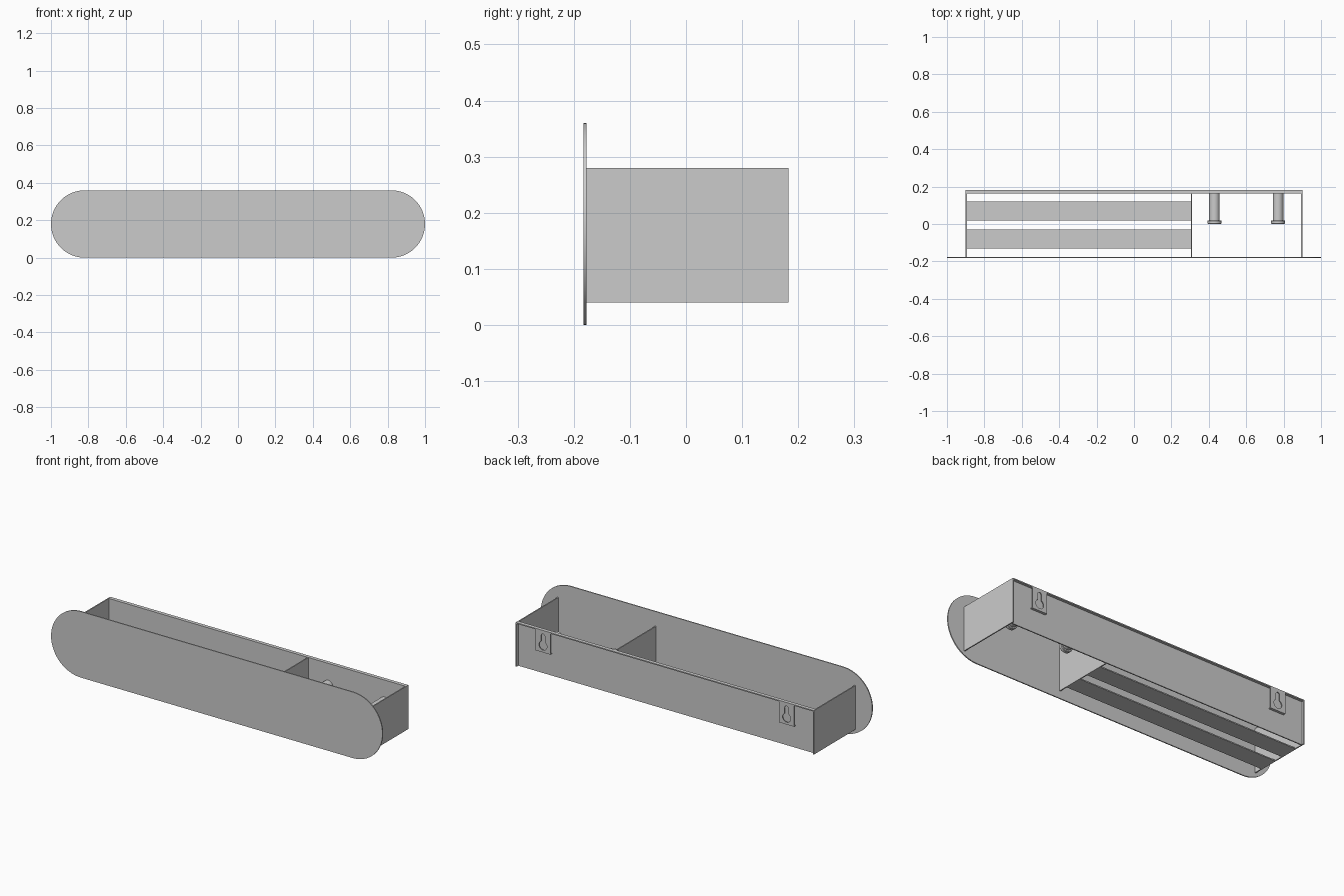
import bpy, bmesh
from math import sin, cos, pi, acos

if "Cube" in bpy.data.objects:
    bpy.data.objects.remove(bpy.data.objects["Cube"])

T = 0.006  # sheet thickness


def finish(name, bm, smooth=False):
    bmesh.ops.recalc_face_normals(bm, faces=bm.faces[:])
    me = bpy.data.meshes.new(name)
    bm.to_mesh(me)
    bm.free()
    ob = bpy.data.objects.new(name, me)
    bpy.context.collection.objects.link(ob)
    if smooth:
        bpy.ops.object.select_all(action='DESELECT')
        ob.select_set(True)
        bpy.context.view_layer.objects.active = ob
        bpy.ops.object.shade_smooth_by_angle(angle=0.6)
    return ob


def box(name, x0, x1, y0, y1, z0, z1):
    bm = bmesh.new()
    bmesh.ops.create_cube(bm, size=1)
    for v in bm.verts:
        v.co = ((x0 + x1) / 2 + v.co.x * (x1 - x0),
                (y0 + y1) / 2 + v.co.y * (y1 - y0),
                (z0 + z1) / 2 + v.co.z * (z1 - z0))
    return finish(name, bm)


def arc(cx, cz, r, a0, a1, n):
    return [(cx + r * cos(a0 + (a1 - a0) * i / n),
             cz + r * sin(a0 + (a1 - a0) * i / n)) for i in range(n + 1)]


def plate(name, loops, y0, y1):
    """Flat sheet facing y, first loop is the outline, the others are holes."""
    bm = bmesh.new()
    edges = []
    for loop in loops:
        vs = [bm.verts.new((x, y0, z)) for x, z in loop]
        edges += [bm.edges.new((vs[i - 1], vs[i])) for i in range(len(vs))]
    bmesh.ops.triangle_fill(bm, edges=edges, use_beauty=True, normal=(0, -1, 0))
    ext = bmesh.ops.extrude_face_region(bm, geom=bm.faces[:], use_keep_orig=True)
    verts = [g for g in ext['geom'] if isinstance(g, bmesh.types.BMVert)]
    bmesh.ops.translate(bm, verts=verts, vec=(0, y1 - y0, 0))
    return finish(name, bm, True)


def lathe(name, x, z, profile, n=40):
    """Solid turned around a y axis; profile is (radius, y)."""
    bm = bmesh.new()
    rings = [[bm.verts.new((x + r * cos(2 * pi * i / n), y, z + r * sin(2 * pi * i / n)))
              for i in range(n)] for r, y in profile]
    for a, b in zip(rings, rings[1:]):
        for i in range(n):
            bm.faces.new((a[i - 1], a[i], b[i], b[i - 1]))
    bm.faces.new(rings[0])
    bm.faces.new(rings[-1])
    return finish(name, bm, True)


# Front panel with fully rounded ends
outline = arc(0.82, 0.18, 0.18, -pi / 2, pi / 2, 32) + arc(-0.82, 0.18, 0.18, pi / 2, 3 * pi / 2, 32)
plate("front_panel", [outline], -0.183, -0.177)

# Open box behind it
box("back_panel", -0.9 + T, 0.9 - T, 0.163, 0.163 + T, 0.04, 0.28)
box("back_top_lip", -0.9 + T, 0.9 - T, 0.163 + T, 0.183, 0.28 - T, 0.28)
box("left_side", -0.9, -0.9 + T, -0.177, 0.183, 0.04, 0.28)
box("right_side", 0.9 - T, 0.9, -0.177, 0.183, 0.04, 0.28)
box("divider", 0.305, 0.305 + T, -0.177, 0.163, 0.04, 0.28)

# Shelf slats in the long compartment
for side, y in (("front", -0.13), ("rear", 0.02)):
    box(side + "_shelf_slat", -0.9 + T, 0.305, y, y + 0.1, 0.04, 0.04 + T)

# Hanging pegs with capped ends
for i, x in enumerate((0.43, 0.77)):
    lathe(f"peg_{i + 1}", x, 0.16, [(0.034, 0.0), (0.037, 0.003), (0.037, 0.017), (0.034, 0.02),
                                    (0.028, 0.02), (0.028, 0.163)])

# Keyhole wall hangers
for side, x in (("left", -0.735), ("right", 0.735)):
    w, r, s, zc = 0.045, 0.024, 0.011, 0.197
    a = acos(s / r)
    keyhole = arc(x, zc, r, a, -pi - a, 28) + arc(x, 0.25, s, pi, 0, 12)
    rect = [(x - w, 0.16), (x + w, 0.16), (x + w, 0.28 - T), (x - w, 0.28 - T)]
    plate(side + "_hanger", [rect, keyhole], 0.179, 0.183)
    box(side + "_hanger_foot", x - w, x + w, 0.163 + T, 0.179, 0.16, 0.164)
